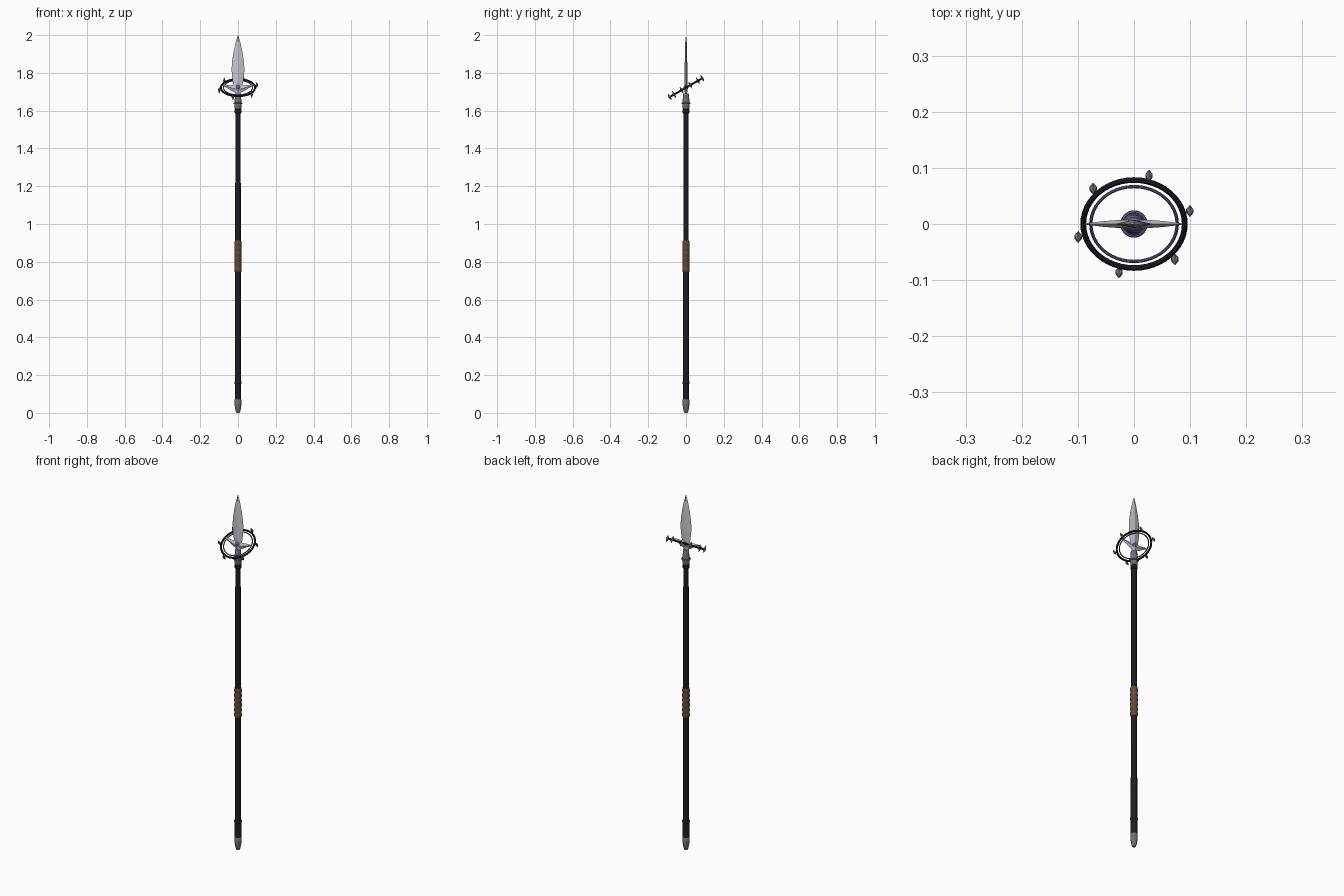
import bpy, bmesh, math
from mathutils import Matrix, Vector

if "Cube" in bpy.data.objects:
    bpy.data.objects.remove(bpy.data.objects["Cube"])


def mat(name, c):
    m = bpy.data.materials.new(name)
    m.diffuse_color = (*c, 1)
    m.use_nodes = True
    m.node_tree.nodes["Principled BSDF"].inputs["Base Color"].default_value = m.diffuse_color
    return m


BLACK = mat("black", (0.012, 0.012, 0.02))
LEATHER = mat("leather", (0.13, 0.065, 0.035))
PURPLE = mat("purple", (0.14, 0.12, 0.36))
STEEL = mat("steel", (0.55, 0.57, 0.62))
DARK = mat("dark_steel", (0.16, 0.16, 0.18))


def make(name, bm, material, smooth=False):
    bmesh.ops.recalc_face_normals(bm, faces=bm.faces[:])
    me = bpy.data.meshes.new(name)
    bm.to_mesh(me)
    bm.free()
    me.materials.append(material)
    ob = bpy.data.objects.new(name, me)
    bpy.context.collection.objects.link(ob)
    if smooth:
        bpy.ops.object.select_all(action='DESELECT')
        ob.select_set(True)
        bpy.context.view_layer.objects.active = ob
        bpy.ops.object.shade_smooth_by_angle(angle=math.radians(40))
    return ob


def loft(bm, rings):
    rows = [[bm.verts.new(p) for p in r] for r in rings]
    n = len(rows[0])
    for a, b in zip(rows, rows[1:]):
        for i in range(n):
            bm.faces.new((a[i], a[(i + 1) % n], b[(i + 1) % n], b[i]))
    bm.faces.new(rows[0][::-1])
    bm.faces.new(rows[-1])


def lathe(name, profile, material, n=12, smooth=True):
    """Revolve (radius, z) pairs about the z axis."""
    bm = bmesh.new()
    loft(bm, [[(r * math.cos(math.tau * i / n), r * math.sin(math.tau * i / n), z)
               for i in range(n)] for r, z in profile])
    return make(name, bm, material, smooth)


def torus(name, R, r, matrix, material, n=48, m=8):
    bm = bmesh.new()
    g = [[bm.verts.new(matrix @ Vector(((R + r * math.cos(v)) * math.cos(u),
                                       (R + r * math.cos(v)) * math.sin(u), r * math.sin(v))))
          for v in [math.tau * j / m for j in range(m)]]
         for u in [math.tau * i / n for i in range(n)]]
    for i in range(n):
        for j in range(m):
            a, b = g[i], g[(i + 1) % n]
            bm.faces.new((a[j], b[j], b[(j + 1) % m], a[(j + 1) % m]))
    return make(name, bm, material, True)


# Shaft, butt cap and bands
lathe("shaft", [(0.0168, 0.06), (0.0138, 1.61)], BLACK, 10)
lathe("butt_cap", [(0.008, 0), (0.012, 0.008), (0.018, 0.04), (0.018, 0.07), (0.016, 0.073)], DARK)
lathe("butt_band", [(0.017, 0.152), (0.0195, 0.155), (0.0195, 0.163), (0.017, 0.166)], BLACK)
lathe("neck_band", [(0.014, 1.585), (0.0185, 1.59), (0.0185, 1.606), (0.015, 1.61)], BLACK)

# Leather grip with wrapped ridges
grip = [(0.016, 0.745)]
for k in range(6):
    z = 0.747 + k * 0.0272
    grip += [(0.0175, z), (0.0195, z + 0.007), (0.0195, z + 0.02), (0.0175, z + 0.027)]
lathe("leather_grip", grip + [(0.016, 0.912)], LEATHER)

# Blade socket and its ring
lathe("blade_socket", [(0.015, 1.605), (0.018, 1.615), (0.0195, 1.64), (0.018, 1.66),
                       (0.0165, 1.665), (0.0165, 1.685), (0.013, 1.692)], DARK)
torus("socket_ring", 0.0205, 0.004, Matrix.Translation((0, 0, 1.638)), PURPLE, 24)

# Leaf blade with a diamond cross-section
leaf = [(0.012, 0.006, 1.68), (0.018, 0.007, 1.705), (0.026, 0.0075, 1.745),
        (0.032, 0.0075, 1.785), (0.034, 0.0072, 1.82), (0.031, 0.0065, 1.865),
        (0.023, 0.0055, 1.915), (0.012, 0.004, 1.963), (0.0005, 0.0005, 2.0)]
bm = bmesh.new()
loft(bm, [[(w, 0, z), (0, t, z), (-w, 0, z), (0, -t, z)] for w, t, z in leaf])
make("spear_blade", bm, STEEL)

# Side lugs reaching out to the ring
for side, s in (("left", -1), ("right", 1)):
    bm = bmesh.new()
    sections = [(0, 1.69, 1.735, 0.008), (0.03, 1.703, 1.735, 0.007),
                (0.055, 1.718, 1.737, 0.005), (0.087, 1.735, 1.738, 0.001)]
    loft(bm, [[(s * x, 0, a), (s * x, t, (a + b) / 2), (s * x, 0, b), (s * x, -t, (a + b) / 2)]
              for x, a, b, t in sections])
    make(side + "_lug", bm, STEEL)

# Gem in the middle
bm = bmesh.new()
bmesh.ops.create_uvsphere(bm, u_segments=16, v_segments=10, radius=0.0125,
                          matrix=Matrix.Translation((0, 0, 1.724)))
make("centre_gem", bm, PURPLE, True)

# Tilted halo rings with six spikes
tilt = Matrix.Translation((0, 0, 1.722)) @ Matrix.Rotation(math.radians(30), 4, 'X')
torus("outer_halo", 0.0905, 0.0052, tilt, BLACK)
torus("inner_halo", 0.077, 0.003, tilt, PURPLE)
for k in range(6):
    a = math.radians(15 + 60 * k)
    bm = bmesh.new()
    for sgn in (0, math.pi):
        bmesh.ops.create_cone(bm, cap_ends=False, segments=6, radius1=0.0075, radius2=0.0005, depth=0.02,
                              matrix=tilt @ Matrix.Translation((0.103 * math.cos(a), 0.103 * math.sin(a), 0))
                              @ Matrix.Rotation(sgn, 4, 'X') @ Matrix.Translation((0, 0, 0.01)))
    bmesh.ops.remove_doubles(bm, verts=bm.verts[:], dist=0.0001)
    make(f"halo_spike_{k + 1}", bm, DARK)
